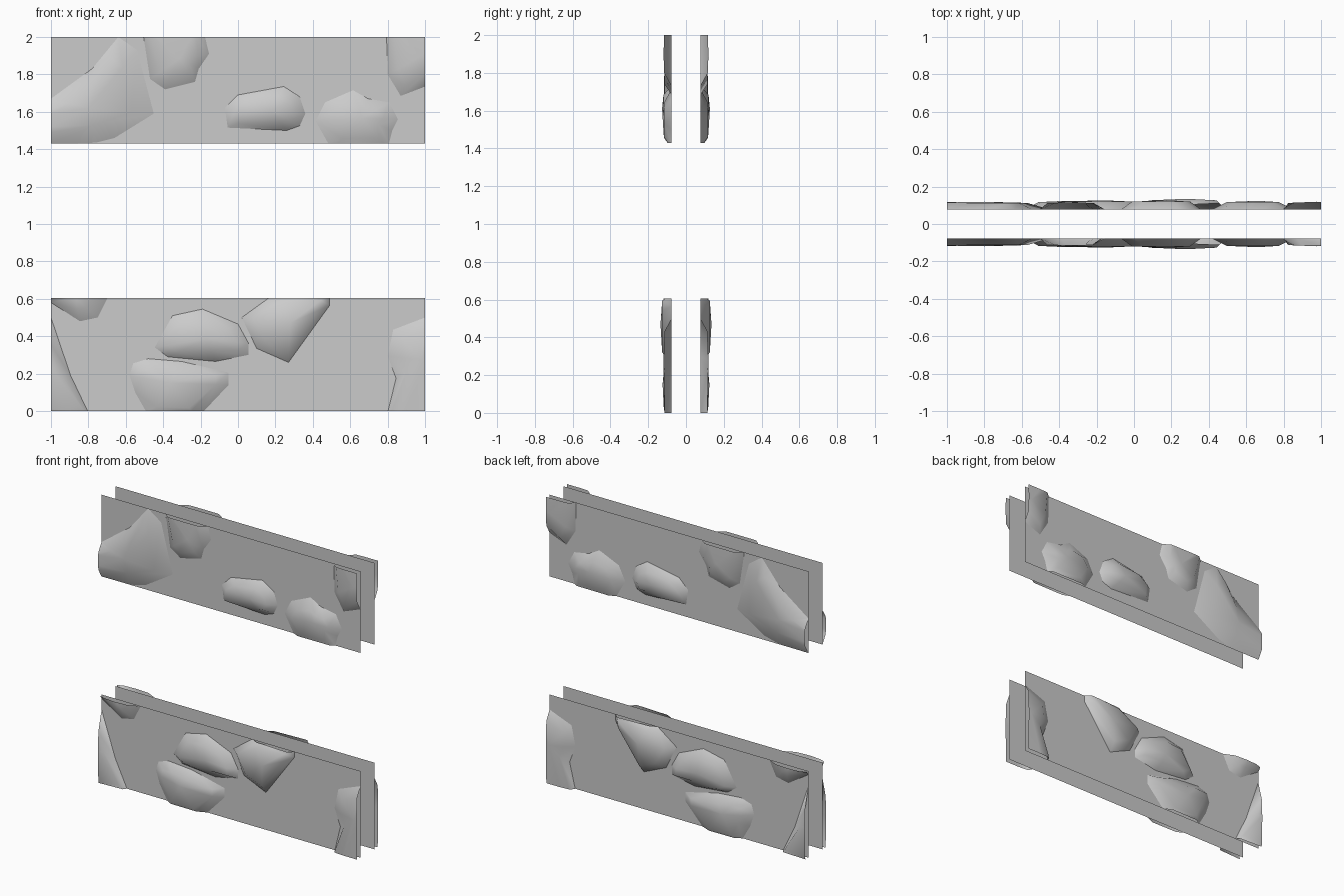
import bpy, bmesh
from mathutils import Vector

cube = bpy.data.objects.get("Cube")
if cube:
    bpy.data.objects.remove(cube)

FACE_Y = -0.077

grey = bpy.data.materials.new("stone grey")
grey.use_nodes = True
grey.diffuse_color = (0.6, 0.6, 0.6, 1)
grey.node_tree.nodes["Principled BSDF"].inputs["Base Color"].default_value = (0.6, 0.6, 0.6, 1)


def finish(bm, name):
    """Turn the bmesh into an object mirrored from the front to the back."""
    mesh = bpy.data.meshes.new(name)
    bm.to_mesh(mesh)
    bm.free()
    mesh.materials.append(grey)
    obj = bpy.data.objects.new(name, mesh)
    bpy.context.collection.objects.link(obj)
    mirror = obj.modifiers.new("back copy", 'MIRROR')
    mirror.use_axis = (False, True, False)
    return obj


def panel(name, low, high):
    bm = bmesh.new()
    corners = [(-1, low), (1, low), (1, high), (-1, high)]
    bm.faces.new([bm.verts.new((x, FACE_Y, z)) for x, z in corners])
    finish(bm, name)


def stone(name, outline, low, high, height, rim=0.06, peak=None):
    """Raised stone: outline on the panel, sloped rim, gentle dome, trimmed to the panel."""
    bm = bmesh.new()
    pts = [Vector((x, FACE_Y, z)) for x, z in outline]
    mid = sum(pts, Vector()) / len(pts)
    if peak:
        mid = Vector((peak[0], FACE_Y, peak[1]))
    base = [bm.verts.new(p) for p in pts]
    crown = []
    for p in pts:
        inward = mid - p
        q = p + inward * min(0.5, rim / inward.length)
        crown.append(bm.verts.new(q - Vector((0, height * 0.85, 0))))
    top = bm.verts.new(mid - Vector((0, height, 0)))
    for i in range(len(pts)):
        j = (i + 1) % len(pts)
        bm.faces.new((base[i], base[j], crown[j], crown[i]))
        bm.faces.new((crown[i], crown[j], top))
    bmesh.ops.recalc_face_normals(bm, faces=bm.faces)
    if sum(f.normal.y for f in bm.faces) > 0:
        bmesh.ops.reverse_faces(bm, faces=bm.faces)
    # trim flush with the four panel edges
    for co, no in (((-1, 0, 0), (-1, 0, 0)), ((1, 0, 0), (1, 0, 0)),
                   ((0, 0, low), (0, 0, -1)), ((0, 0, high), (0, 0, 1))):
        bmesh.ops.bisect_plane(bm, geom=bm.verts[:] + bm.edges[:] + bm.faces[:],
                               plane_co=co, plane_no=no, clear_outer=True)
    for f in bm.faces:
        f.smooth = True
    finish(bm, name)


# Upper panel and its stones
LOW, HIGH = 1.43, 2.0
panel("upper_panel", LOW, HIGH)
stone("upper_large_stone", [(-1.25, 1.55), (-1, 1.67), (-.78, 1.83), (-.64, 2), (-.54, 1.93),
      (-.45, 1.59), (-.66, 1.46), (-.76, 1.435), (-1.2, 1.42)], LOW, HIGH, .042, .12, (-.8, 1.62))
stone("upper_hanging_stone", [(-.52, 2.1), (-.47, 1.775), (-.39, 1.72), (-.23, 1.76),
      (-.21, 1.83), (-.155, 1.91), (-.2, 2.1)], LOW, HIGH, .04)
stone("upper_middle_stone", [(-.07, 1.62), (0, 1.69), (.245, 1.735), (.33, 1.68), (.36, 1.59),
      (.33, 1.525), (.26, 1.5), (-.055, 1.515)], LOW, HIGH, .05)
stone("upper_low_stone", [(.415, 1.55), (.465, 1.65), (.615, 1.715), (.695, 1.67), (.81, 1.65),
      (.855, 1.56), (.825, 1.5), (.8, 1.4), (.5, 1.4)], LOW, HIGH, .047, .08)
stone("upper_corner_stone", [(.79, 2.15), (.8, 1.8), (.87, 1.685), (1, 1.735), (1.2, 1.85),
      (1.2, 2.15)], LOW, HIGH, .042)

# Lower panel and its stones
LOW, HIGH = 0.0, 0.605
panel("lower_panel", LOW, HIGH)
stone("lower_corner_stone", [(-1.1, .65), (-1, .58), (-.845, .48), (-.75, .5), (-.65, .7),
      (-.9, .75)], LOW, HIGH, .042, .08)
stone("lower_side_stone", [(-1.06, .65), (-1, .5), (-.895, .19), (-.78, -.05), (-1.2, -.1),
      (-1.25, .4)], LOW, HIGH, .042, .1)
stone("lower_middle_stone", [(-.445, .34), (-.35, .51), (-.19, .545), (0, .465), (.055, .365),
      (.055, .3), (-.12, .265), (-.375, .29)], LOW, HIGH, .05)
stone("lower_bottom_stone", [(-.58, .19), (-.56, .255), (-.48, .28), (-.3, .265), (-.05, .205),
      (-.05, .14), (-.22, -.04), (-.47, -.04), (-.55, .1)], LOW, HIGH, .047, .07)
stone("lower_hanging_stone", [(.02, .5), (.2, .63), (.49, .63), (.49, .565), (.27, .26),
      (.1, .335)], LOW, HIGH, .058, .06, (.28, .47))
stone("lower_end_stone", [(1.1, .53), (1, .5), (.83, .435), (.8, .295), (.845, .175),
      (.79, -.05), (1.2, -.1), (1.25, .4)], LOW, HIGH, .042, .07)
